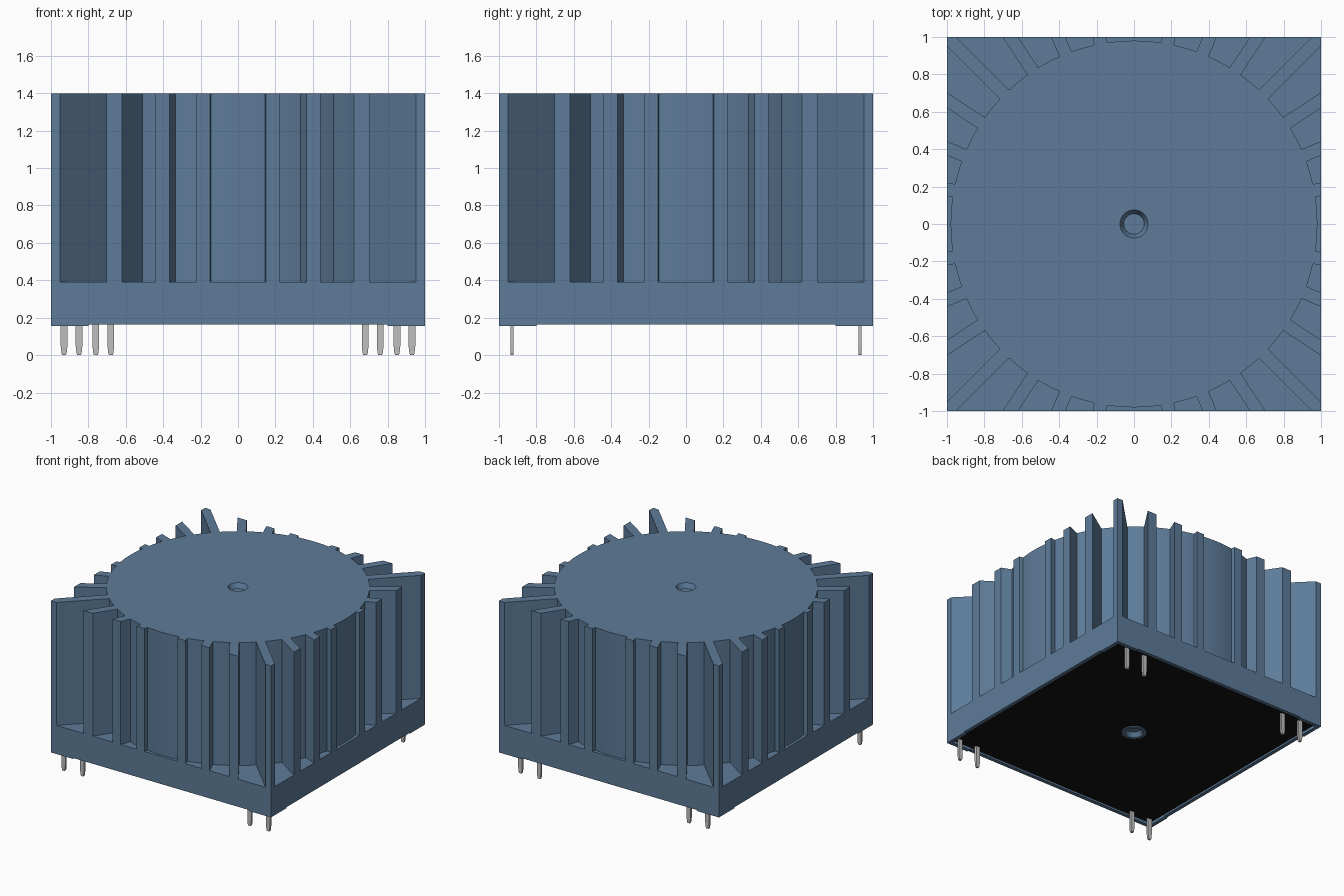
import bpy, bmesh, math
from mathutils import Vector, Matrix

if "Cube" in bpy.data.objects:
    bpy.data.objects.remove(bpy.data.objects["Cube"], do_unlink=True)


def material(name, color):
    m = bpy.data.materials.new(name)
    m.use_nodes = True
    m.diffuse_color = color
    m.node_tree.nodes["Principled BSDF"].inputs["Base Color"].default_value = color
    return m


BLUE = material("steel blue plastic", (0.11, 0.2, 0.32, 1))
BLACK = material("black potting", (0.006, 0.006, 0.006, 1))
METAL = material("tinned metal", (0.52, 0.52, 0.52, 1))

TOP, FLOOR, BOTTOM = 1.4, 0.39, 0.155


def finish(name, bm, mat):
    bmesh.ops.recalc_face_normals(bm, faces=bm.faces)
    me = bpy.data.meshes.new(name)
    bm.to_mesh(me)
    bm.free()
    me.materials.append(mat)
    ob = bpy.data.objects.new(name, me)
    bpy.context.collection.objects.link(ob)
    return ob


def box(name, lo, hi, mat):
    lo, hi = Vector(lo), Vector(hi)
    bm = bmesh.new()
    bmesh.ops.create_cube(bm, size=1)
    for v in bm.verts:
        v.co = (lo + hi) / 2 + v.co * (hi - lo)
    return finish(name, bm, mat)


def cone(name, r_low, r_high, z_low, z_high, mat):
    bm = bmesh.new()
    place = Matrix.Translation((0, 0, (z_low + z_high) / 2))
    bmesh.ops.create_cone(bm, cap_ends=True, segments=48, radius1=r_low,
                          radius2=r_high, depth=z_high - z_low, matrix=place)
    return finish(name, bm, mat)


def cut(ob, cutter):
    """Subtract the cutter, apply, and discard it."""
    cutter.hide_render = True
    bpy.context.view_layer.objects.active = ob
    mod = ob.modifiers.new("cut", 'BOOLEAN')
    mod.operation, mod.object, mod.solver = 'DIFFERENCE', cutter, 'EXACT'
    bpy.ops.object.modifier_apply(modifier=mod.name)
    bpy.data.objects.remove(cutter, do_unlink=True)


def smooth(ob):
    bpy.ops.object.select_all(action='DESELECT')
    ob.select_set(True)
    bpy.context.view_layer.objects.active = ob
    bpy.ops.object.shade_smooth_by_angle(angle=math.radians(20))


# Finned drum: one outline of radial fins clipped to a square, extruded upward
RADIUS, HALF = 0.98, 0.035
fins = [math.radians(a) for a in (-45, -33.5, -22, -10.5, 10.5, 22, 33.5, 45)]
side = [(-1, 1)]
for a, b in zip(fins, fins[1:]):
    side.append((math.tan(a) + HALF / math.cos(a), 1))
    start, end = a + math.asin(HALF / RADIUS), b - math.asin(HALF / RADIUS)
    steps = 10
    for i in range(steps + 1):
        t = start + (end - start) * i / steps
        side.append((RADIUS * math.sin(t), RADIUS * math.cos(t)))
    side.append((math.tan(b) - HALF / math.cos(b), 1))

bm = bmesh.new()
outline = []
for quarter in range(4):
    turn = Matrix.Rotation(-quarter * math.pi / 2, 3, 'Z')
    outline += [bm.verts.new(turn @ Vector((u, v, FLOOR))) for u, v in side]
face = bm.faces.new(outline)
raised = bmesh.ops.extrude_face_region(bm, geom=[face])["geom"]
for v in raised:
    if isinstance(v, bmesh.types.BMVert):
        v.co.z = TOP
drum = finish("finned_drum", bm, BLUE)
cut(drum, cone("countersink_cutter", 0.055, 0.095, TOP - 0.04, TOP + 0.04, BLUE))
smooth(drum)

# Square base with corner feet and a recessed underside
base = box("base", (-1, -1, BOTTOM), (1, 1, FLOOR), BLUE)
cut(base, box("slot_cutter_x", (-0.8, -1.1, 0), (0.8, 1.1, 0.163), BLUE))
cut(base, box("slot_cutter_y", (-1.1, -0.8, 0), (1.1, 0.8, 0.163), BLUE))
cut(base, box("recess_cutter", (-0.97, -0.97, 0), (0.97, 0.97, 0.21), BLUE))

# Black potting with a round opening for the collar
potting = box("potting", (-0.97, -0.97, 0.178), (0.97, 0.97, 0.21), BLACK)
cut(potting, cone("potting_hole_cutter", 0.09, 0.09, 0.1, 0.3, BLACK))

# Mounting collar underneath
collar = cone("mounting_collar", 0.095, 0.095, 0.17, 0.21, BLUE)
cut(collar, cone("collar_cutter", 0.083, 0.045, 0.15, 0.205, BLUE))
smooth(collar)


# Flat pins with tapered tips
def pin(name, x, y):
    profile = [(0.01, 0), (0.014, 0.012), (0.018, 0.05), (0.018, 0.2)]
    pts = [(-w, z) for w, z in profile] + [(w, z) for w, z in reversed(profile)]
    bm = bmesh.new()
    f = bm.faces.new([bm.verts.new((x + w, y - 0.009, z)) for w, z in pts])
    out = bmesh.ops.extrude_face_region(bm, geom=[f])["geom"]
    bmesh.ops.translate(bm, vec=(0, 0.018, 0),
                        verts=[v for v in out if isinstance(v, bmesh.types.BMVert)])
    finish(name, bm, METAL)


for row, y, xs in (("front", -0.93, (0.93, 0.76)), ("back", 0.93, (0.85, 0.68))):
    for label, sign in (("left", 1), ("right", -1)):
        for place, x in zip(("outer", "inner"), xs):
            pin(f"{row}_{label}_{place}_pin", sign * x, y)
